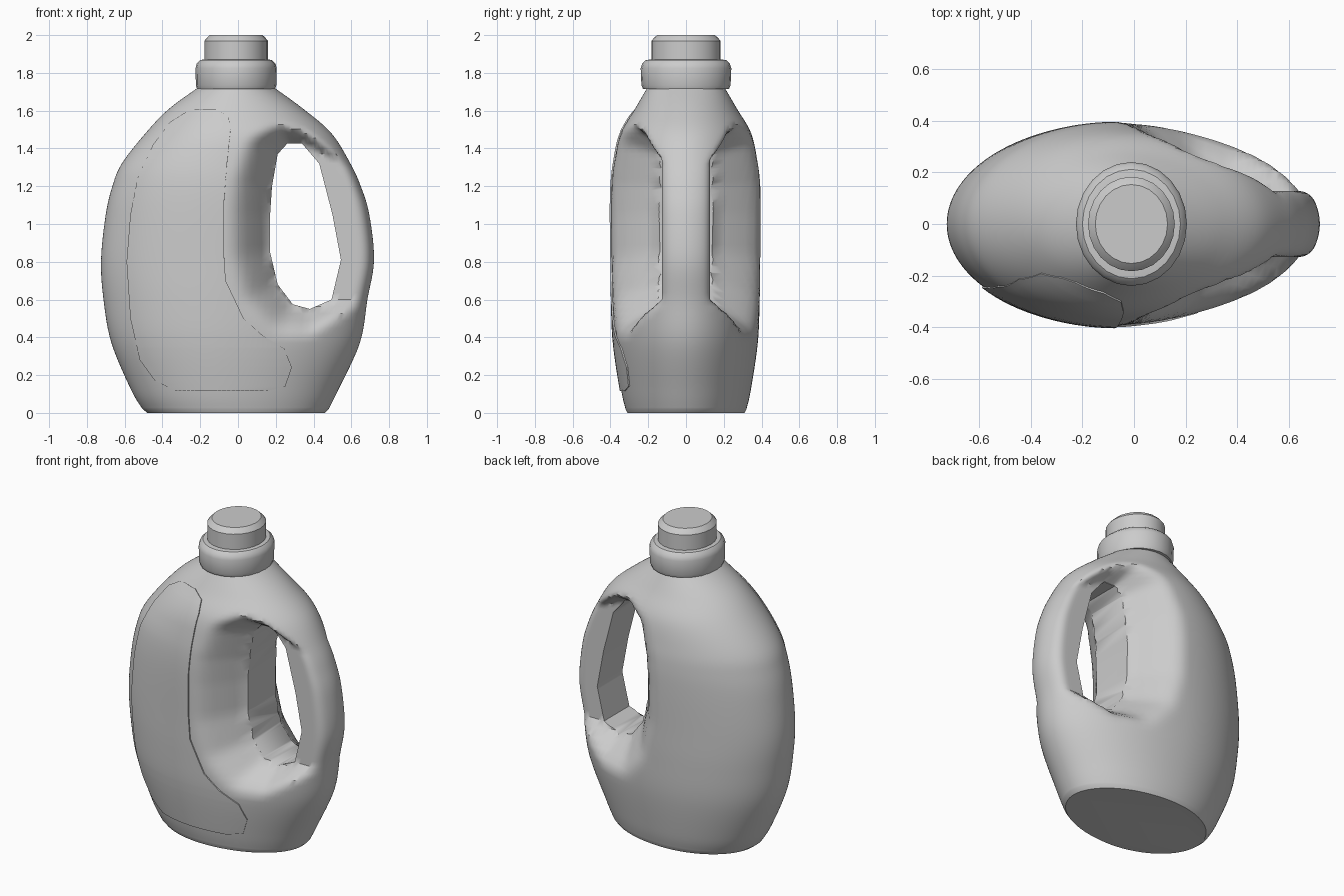
import bpy, bmesh, math
from mathutils import Vector

if "Cube" in bpy.data.objects:
    bpy.data.objects.remove(bpy.data.objects["Cube"])

# Body stations: z, left x, right x, half depth
STATIONS = [(0, -.48, .46, .31), (.02, -.505, .48, .32), (.12, -.565, .53, .343),
            (.37, -.67, .645, .38), (.6, -.712, .685, .39), (.81, -.725, .72, .393),
            (1.05, -.70, .695, .396), (1.2, -.665, .65, .393), (1.32, -.615, .595, .38),
            (1.48, -.49, .495, .345), (1.61, -.365, .345, .27), (1.73, -.20, .18, .20)]
# Handle opening outline (x, z)
HOLE = [(.17, .85), (.17, 1.05), (.18, 1.2), (.21, 1.37), (.26, 1.425), (.34, 1.425),
        (.43, 1.32), (.5, 1.05), (.545, .81), (.495, .6), (.38, .55), (.29, .575), (.21, .68)]
# Recessed region: the opening, carried out past the handle
RECESS = HOLE[:6] + [(.55, 1.33), (.85, 1.2), (.85, .62), (.5, .58)] + HOLE[10:]


def smooth_rows(pts, n):
    rows = []
    for i in range(len(pts) - 1):
        p = [Vector(pts[min(max(j, 0), len(pts) - 1)]) for j in range(i - 1, i + 3)]
        for s in range(n):
            t = s / n
            rows.append(0.5 * (2 * p[1] + (p[2] - p[0]) * t
                               + (2 * p[0] - 5 * p[1] + 4 * p[2] - p[3]) * t * t
                               + (3 * p[1] - p[0] - 3 * p[2] + p[3]) * t ** 3))
    return rows + [Vector(pts[-1])]


# Tight base edge stays linear, the rest is a smooth curve
ROWS = [Vector(STATIONS[0])] + smooth_rows(STATIONS[1:], 6)


def interp(z, table):
    for a, b in zip(table, table[1:]):
        if z <= b[0]:
            t = max(0, (z - a[0]) / (b[0] - a[0]))
            return [u + (v - u) * t for u, v in zip(a, b)]
    return list(table[-1])


def recess_distance(x, z):
    p, inside, best = Vector((x, z)), False, 9
    for i, a in enumerate(RECESS):
        a, b = Vector(a), Vector(RECESS[i - 1])
        t = min(1, max(0, (p - a).dot(b - a) / (b - a).length_squared))
        best = min(best, (a + (b - a) * t - p).length)
        if (a.y > z) != (b.y > z) and x < a.x + (z - a.y) / (b.y - a.y) * (b.x - a.x):
            inside = not inside
    return 0 if inside else best


def pinch(y, x, z):
    # Smooth minimum of the oval depth and the handle recess depth
    t = min(1, recess_distance(x, z) / .45)
    limit, k = .128 + .4 * (1 - (1 - t) ** 2), .05
    h = max(0, k - abs(y - limit)) / k
    return min(y, limit) - h * h * k / 4


def centre(l, r):
    return (l + r) / 2 - .06 * (r - l - .38)


def depth(x, z):
    _, l, r, d = interp(z, ROWS)
    c = centre(l, r)
    u = (x - c) / ((r - c) if x > c else (c - l))
    return pinch(d * math.sqrt(max(0, 1 - u * u)), x, z)


def make(name, verts, faces):
    me = bpy.data.meshes.new(name)
    me.from_pydata(verts, [], faces)
    bm = bmesh.new()
    bm.from_mesh(me)
    bmesh.ops.recalc_face_normals(bm, faces=bm.faces)
    bm.to_mesh(me)
    bm.free()
    ob = bpy.data.objects.new(name, me)
    bpy.context.collection.objects.link(ob)
    return ob


def loft(name, rings):
    n = len(rings[0])
    faces = [(i * n + j, i * n + (j + 1) % n, (i + 1) * n + (j + 1) % n, (i + 1) * n + j)
             for i in range(len(rings) - 1) for j in range(n)]
    last = (len(rings) - 1) * n
    faces += [tuple(reversed(range(n))), tuple(range(last, last + n))]
    return make(name, [v for r in rings for v in r], faces)


def activate(ob):
    bpy.ops.object.select_all(action='DESELECT')
    ob.select_set(True)
    bpy.context.view_layer.objects.active = ob


def finish(ob, angle=40):
    activate(ob)
    for m in list(ob.modifiers):
        bpy.ops.object.modifier_apply(modifier=m.name)
    bpy.ops.object.shade_smooth_by_angle(angle=math.radians(angle))


# Bottle body with pinched handle side
SEG = 128
rings = []
for z, l, r, d in ROWS:
    c, ring = centre(l, r), []
    for j in range(SEG):
        a = 2 * math.pi * j / SEG
        u, s = math.cos(a), math.sin(a)
        x = c + u * ((r - c) if u > 0 else (c - l))
        ring.append((x, math.copysign(pinch(abs(d * s), x, z), s), z))
    rings.append(ring)
body = loft("bottle_body", rings)

# Handle opening cut through the body
cutter = loft("handle_cutter", [[(x, y, z) for x, z in HOLE] for y in (-.6, .6)])
cutter.hide_render = True
cut = body.modifiers.new("opening", 'BOOLEAN')
cut.object, cut.operation, cut.solver = cutter, 'DIFFERENCE', 'EXACT'
finish(body)
bpy.data.objects.remove(cutter)


# Oval collar and cap: (z, x radius, y radius)
def oval(name, profile, n=24):
    finish(loft(name, [[(-.01 + rx * math.cos(2 * math.pi * j / n),
                         ry * math.sin(2 * math.pi * j / n), z) for j in range(n)]
                       for z, rx, ry in profile]), 35)


oval("cap_collar", [(1.715, .207, .228), (1.735, .213, .236), (1.825, .215, .24),
                    (1.85, .208, .232), (1.868, .19, .212), (1.872, .165, .18)])
oval("cap_top", [(1.86, .168, .183), (1.97, .168, .183), (1.985, .156, .17), (2.0, .14, .153)])

# Raised front label following the body surface: (z, x) edges
LEFT = [(.115, -.33), (.17, -.44), (.28, -.52), (.5, -.57), (.8, -.59), (1.05, -.57),
        (1.25, -.53), (1.42, -.45), (1.54, -.36), (1.59, -.28), (1.61, -.22)]
RIGHT = [(.115, .15), (.14, .25), (.24, .285), (.34, .245), (.41, .13), (.5, .03), (.7, -.065),
         (.85, -.075), (1.1, -.075), (1.3, -.06), (1.5, -.04), (1.57, -.05), (1.61, -.12)]
zs = sorted({p[0] for p in LEFT + RIGHT} | {round(.15 + .05 * i, 3) for i in range(29)})
COLS = 20
verts = []
for z in zs:
    a, b = interp(z, LEFT)[1], interp(z, RIGHT)[1]
    for j in range(COLS + 1):
        x = a + (b - a) * j / COLS
        verts.append((x, -depth(x, z) - .008, z))
W = COLS + 1
label = make("front_label", verts,
             [(i * W + j, i * W + j + 1, (i + 1) * W + j + 1, (i + 1) * W + j)
              for i in range(len(zs) - 1) for j in range(COLS)])
sol = label.modifiers.new("thickness", 'SOLIDIFY')
sol.thickness, sol.offset = .012, (-1 if label.data.polygons[0].normal.y < 0 else 1)
finish(label)
